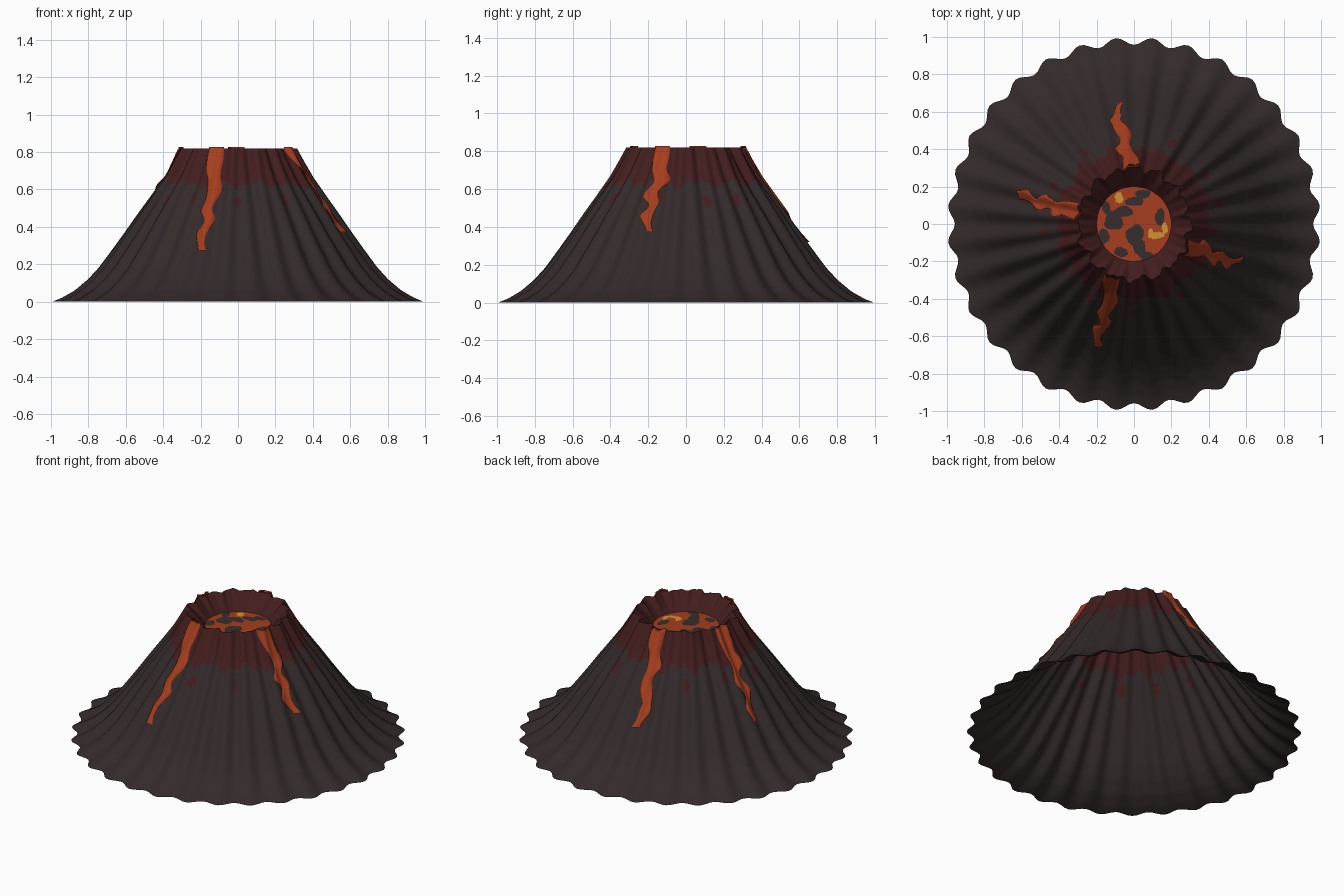
import bpy, bmesh, math

if "Cube" in bpy.data.objects:
    bpy.data.objects.remove(bpy.data.objects["Cube"])

TAU = 2 * math.pi
TOP, LAVA_Z, LAVA_R = 0.82, 0.72, 0.20


def material(name, rgb):
    m = bpy.data.materials.new(name)
    m.diffuse_color = (*rgb, 1)
    m.use_nodes = True
    m.node_tree.nodes["Principled BSDF"].inputs["Base Color"].default_value = m.diffuse_color
    return m


ROCK = material("dark rock", (0.034, 0.0235, 0.0235))
RED = material("scorched red rock", (0.056, 0.0125, 0.0125))
LAVA = material("orange lava", (0.38, 0.047, 0.013))
CRUST = material("lava crust", (0.036, 0.027, 0.027))
GLOW = material("yellow lava", (0.62, 0.30, 0.03))

# Slope profile: mean radius at each height
PROFILE = [(0, .978), (.02, .928), (.06, .858), (.12, .787), (.185, .728), (.29, .651), (.37, .594),
           (.46, .532), (.57, .453), (.665, .386), (.75, .336), (.82, .297)]


def mean_radius(z):
    for (z0, r0), (z1, r1) in zip(PROFILE, PROFILE[1:]):
        if z <= z1:
            return r0 + (r1 - r0) * (z - z0) / (z1 - z0)
    return PROFILE[-1][1]


def flute(a, z):
    t = min(1, z / TOP)
    fine = -math.cos(32 * a) * (0.020 - 0.014 * t)
    broad = (math.cos(16 * a + 0.6) + 0.6 * math.cos(11 * a)) * 0.012 * t
    return fine + broad


def radius(a, z):
    return mean_radius(z) + flute(a, z)


def finish(name, bm, mats, smooth=True):
    me = bpy.data.meshes.new(name)
    bm.to_mesh(me)
    bm.free()
    for m in mats:
        me.materials.append(m)
    for p in me.polygons:
        p.use_smooth = smooth
    ob = bpy.data.objects.new(name, me)
    bpy.context.collection.objects.link(ob)
    return ob


def ring_surface(bm, rings, seg):
    """Quads between closed rings, returned as a list of faces."""
    faces = []
    for lo, hi in zip(rings, rings[1:]):
        for i in range(seg):
            j = (i + 1) % seg
            faces.append(bm.faces.new((lo[i], lo[j], hi[j], hi[i])))
    return faces


def polar(r, a, z):
    return (r * math.cos(a), r * math.sin(a), z)


# Mountain slope: open fluted shell, red near the top with drips and spots
SEG, ROWS = 256, 64
SPOTS = [14, 34, 65, 95, 125, 155, 185, 213, 239, 270, 303, 342]


def is_red(a, z):
    edge = 0.630 + 0.016 * math.sin(13 * a) + 0.012 * math.sin(29 * a + 1)
    if z > edge:
        return True
    for k, d in enumerate(SPOTS):
        da = (a - math.radians(d) + math.pi) % TAU - math.pi
        if (da / 0.045) ** 2 + ((z - 0.545 - 0.012 * (k % 3 - 1)) / 0.035) ** 2 < 1:
            return True
    return False


bm = bmesh.new()
rings = []
for k in range(ROWS + 1):
    z = TOP * (k / ROWS) ** 1.15
    rings.append([bm.verts.new(polar(radius(TAU * i / SEG, z), TAU * i / SEG, z)) for i in range(SEG)])
for f in ring_surface(bm, rings, SEG):
    c = f.calc_center_median()
    f.material_index = int(is_red(math.atan2(c.y, c.x) % TAU, c.z))
finish("mountain_slope", bm, [ROCK, RED])

# Crater wall: funnel from the rim down to the lava pool
bm = bmesh.new()
rings = []
for k in range(9):
    t = k / 8
    ring = []
    for i in range(SEG):
        a = TAU * i / SEG
        r = radius(a, TOP) * (1 - t) + (LAVA_R - 0.005) * t
        ring.append(bm.verts.new(polar(r, a, TOP + (LAVA_Z - 0.005 - TOP) * t)))
    rings.append(ring)
ring_surface(bm, rings, SEG)
finish("crater_wall", bm, [RED])

# Lava pool: disc with crust patches and yellow hot spots (x, y, half width, half height)
CRUSTS = [(-.11, .015, .05, .05), (-.06, .065, .05, .03), (.005, -.06, .045, .055), (.03, -.12, .035, .045),
          (.0, .12, .045, .025), (.07, -.17, .04, .025), (-.165, -.07, .03, .04), (.14, .04, .025, .045),
          (.05, .16, .04, .025), (-.07, -.15, .04, .025), (-.15, .09, .022, .035)]
GLOWS = [(-.08, .14, .022, .028), (.12, -.06, .04, .02), (.165, -.02, .016, .03), (.09, -.04, .014, .02)]


def inside(c, blobs):
    w = 1 + 0.25 * math.sin(60 * c.x + 45 * c.y)
    return any(((c.x - x) / u) ** 2 + ((c.y - y) / v) ** 2 < w for x, y, u, v in blobs)


bm = bmesh.new()
N = 128
rings = [[bm.verts.new(polar(LAVA_R * k / 40, TAU * i / N, LAVA_Z)) for i in range(N)] for k in range(40, 0, -1)]
faces = ring_surface(bm, rings, N)
faces.append(bm.faces.new(rings[-1]))
for f in faces:
    c = f.calc_center_median()
    f.material_index = 2 if inside(c, GLOWS) else 1 if inside(c, CRUSTS) else 0
finish("lava_pool", bm, [LAVA, CRUST, GLOW], smooth=False)

# Lava streams: tapering ribbons lying on the slope, as (x, y) paths seen from above
STREAMS = {
    "front": [(-.12, -.28), (-.13, -.36), (-.13, -.43), (-.17, -.49), (-.155, -.54), (-.20, -.58), (-.19, -.645)],
    "right": [(.275, -.13), (.34, -.14), (.39, -.13), (.42, -.185), (.47, -.175), (.505, -.21), (.57, -.195)],
    "back": [(-.01, .29), (-.025, .37), (-.06, .42), (-.045, .48), (-.09, .54), (-.10, .58), (-.08, .635)],
    "left": [(-.29, .06), (-.37, .085), (-.42, .08), (-.47, .12), (-.53, .11), (-.57, .15), (-.62, .155)],
}


def slope_height(r):
    for (z0, r0), (z1, r1) in zip(PROFILE, PROFILE[1:]):
        if r >= r1:
            return z0 + (z1 - z0) * (r0 - r) / (r0 - r1)
    return TOP


def catmull(p, s):
    i = min(int(s), len(p) - 2)
    t = s - i
    q = [p[max(0, min(len(p) - 1, i + d))] for d in (-1, 0, 1, 2)]
    return [0.5 * (2 * b + (c - a) * t + (2 * a - 5 * b + 4 * c - d) * t * t + (3 * b - a - 3 * c + d) * t ** 3)
            for a, b, c, d in zip(*q)]


for name, path in STREAMS.items():
    bm = bmesh.new()
    rows, STEPS, ACROSS = [], 48, 8
    for k in range(STEPS + 1):
        t = k / STEPS
        x, y = catmull(path, t * (len(path) - 1))
        a0, z = math.atan2(y, x), slope_height(math.hypot(x, y) - 0.01)
        if k == 0:
            z = TOP + 0.008
        half = 0.043 - 0.020 * t + 0.004 * math.sin(25 * t)
        row = []
        for j in range(ACROSS + 1):
            u = 2 * j / ACROSS - 1
            a = a0 + u * half / mean_radius(z)
            lift = 0.006 if abs(u) == 1 else 0.013
            row.append(bm.verts.new(polar(radius(a, min(z, TOP)) + lift, a, z)))
        rows.append(row)
    for lo, hi in zip(rows, rows[1:]):
        for j in range(ACROSS):
            bm.faces.new((lo[j], hi[j], hi[j + 1], lo[j + 1]))
    finish("lava_stream_" + name, bm, [LAVA])
